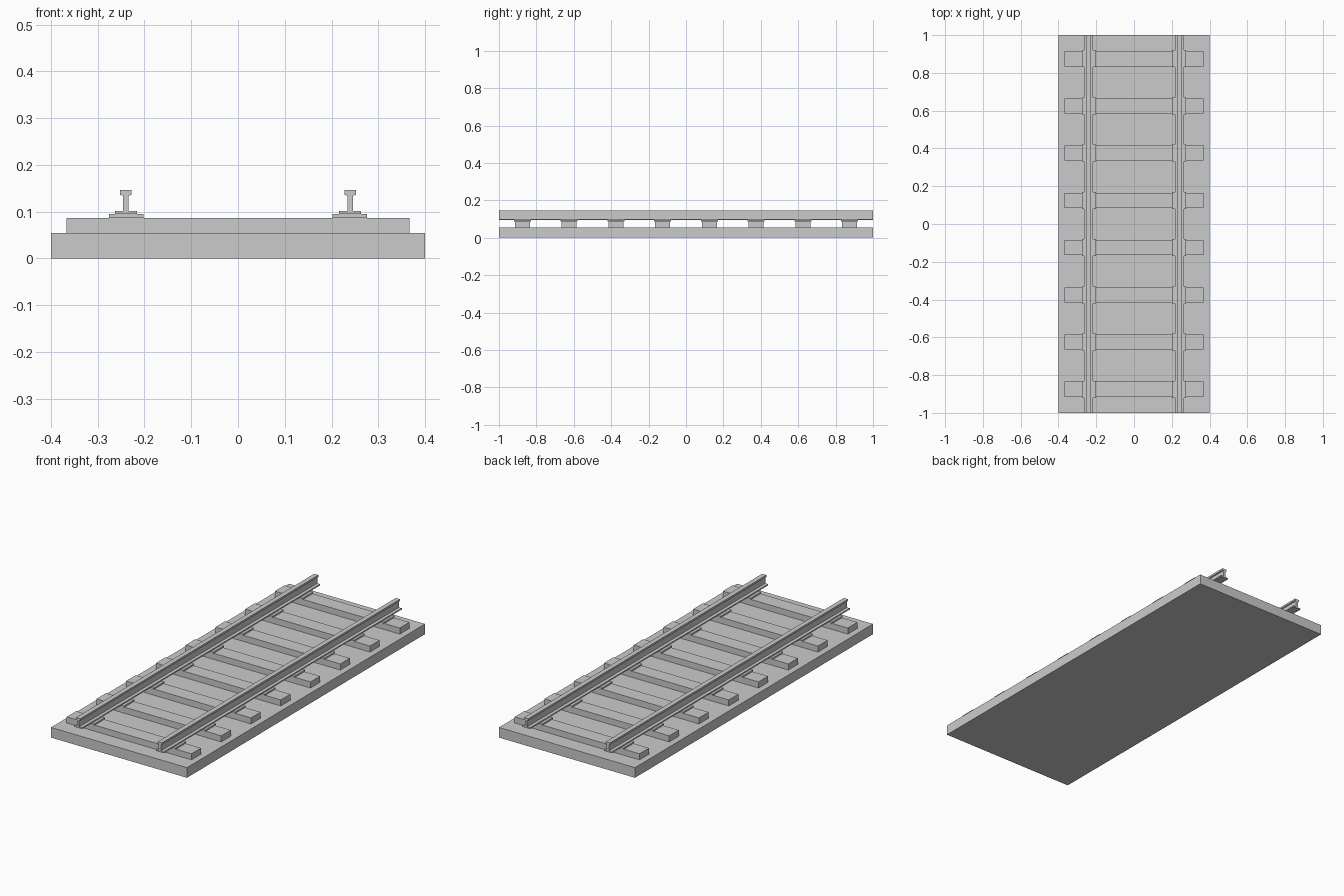
import bpy, bmesh

if "Cube" in bpy.data.objects:
    bpy.data.objects.remove(bpy.data.objects["Cube"])


def mesh_object(name, bm):
    bmesh.ops.recalc_face_normals(bm, faces=bm.faces)
    me = bpy.data.meshes.new(name)
    bm.to_mesh(me)
    bm.free()
    ob = bpy.data.objects.new(name, me)
    bpy.context.collection.objects.link(ob)
    return ob


def box(name, x, y, z0, z1, sx, sy):
    bm = bmesh.new()
    bmesh.ops.create_cube(bm, size=1)
    bmesh.ops.scale(bm, vec=(sx, sy, z1 - z0), verts=bm.verts)
    bmesh.ops.translate(bm, vec=(x, y, (z0 + z1) / 2), verts=bm.verts)
    return mesh_object(name, bm)


def rail(name, cx):
    # Half of the I-shaped section, mirrored and extruded along y
    half = [(0.0235, 0.0945), (0.0235, 0.101), (0.006, 0.101),
            (0.006, 0.134), (0.0125, 0.136), (0.0125, 0.146)]
    section = half + [(-x, z) for x, z in reversed(half)]
    bm = bmesh.new()
    face = bm.faces.new([bm.verts.new((cx + x, -1, z)) for x, z in section])
    ext = bmesh.ops.extrude_face_region(bm, geom=[face], use_keep_orig=True)
    moved = [g for g in ext["geom"] if isinstance(g, bmesh.types.BMVert)]
    bmesh.ops.translate(bm, vec=(0, 2, 0), verts=moved)
    return mesh_object(name, bm)


# Ballast bed
box("track_bed", 0, 0, 0, 0.054, 0.8, 2.0)

# Sleepers with a bearing plate under each rail
for i in range(8):
    y = -0.875 + 0.25 * i
    box(f"sleeper_{i + 1}", 0, y, 0.05, 0.0865, 0.734, 0.08)
    for side, x in (("left", -0.239), ("right", 0.239)):
        box(f"rail_plate_{side}_{i + 1}", x, y, 0.0865, 0.0945, 0.074, 0.09)

# Rails
rail("rail_left", -0.24)
rail("rail_right", 0.24)
